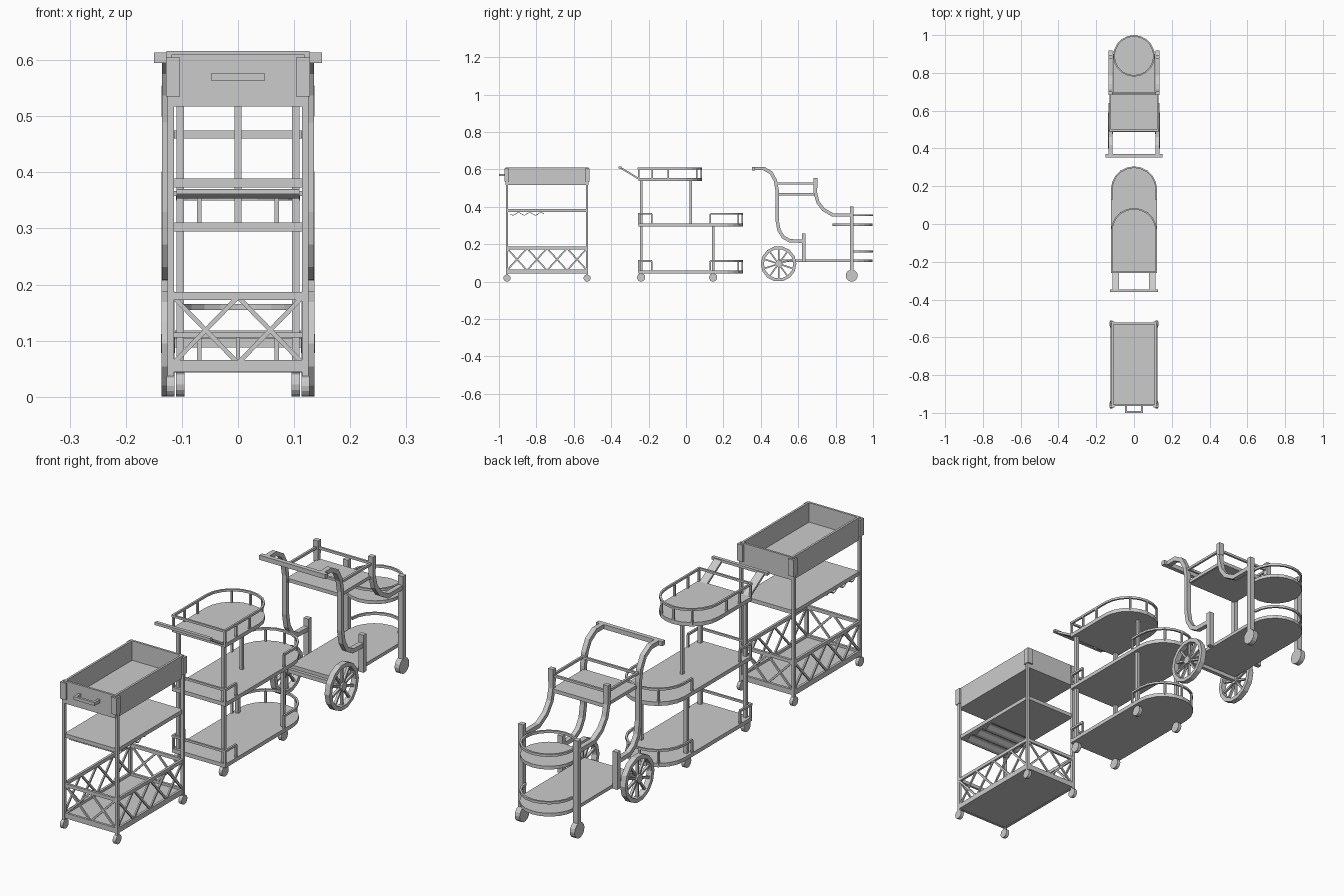
import bpy, bmesh
from math import sin, cos, pi
from mathutils import Vector

if "Cube" in bpy.data.objects:
    bpy.data.objects.remove(bpy.data.objects["Cube"])

MAP = {'XY': lambda a, b, c: (a, b, c),
       'YZ': lambda a, b, c: (c, a, b),
       'XZ': lambda a, b, c: (a, c, b)}


def make(name, verts, faces):
    bm = bmesh.new()
    vs = [bm.verts.new(v) for v in verts]
    for f in faces:
        bm.faces.new([vs[i] for i in f])
    bmesh.ops.recalc_face_normals(bm, faces=bm.faces)
    me = bpy.data.meshes.new(name)
    bm.to_mesh(me)
    bm.free()
    ob = bpy.data.objects.new(name, me)
    bpy.context.collection.objects.link(ob)
    return ob


def prism(name, outline, plane, c0, c1):
    """Extrude a flat outline between two levels of the third axis."""
    n, m = len(outline), MAP[plane]
    verts = [m(a, b, c) for c in (c0, c1) for a, b in outline]
    faces = [list(range(n)), list(range(n, 2 * n))]
    faces += [(i, (i + 1) % n, n + (i + 1) % n, n + i) for i in range(n)]
    return make(name, verts, faces)


def box(name, x0, x1, y0, y1, z0, z1):
    return prism(name, [(x0, y0), (x1, y0), (x1, y1), (x0, y1)], 'XY', z0, z1)


def post(name, x, y, z0, z1, w):
    return box(name, x - w / 2, x + w / 2, y - w / 2, y + w / 2, z0, z1)


def ribbon(name, pts, plane, at, width, depth, closed=False):
    """Mitred rectangular bar following a planar path."""
    p = [Vector(q) for q in pts]
    n, m = len(p), MAP[plane]
    segs = [(p[(i + 1) % n] - p[i]).normalized() for i in range(n)]
    nor = [Vector((-s.y, s.x)) for s in segs]
    verts = []
    for i in range(n):
        a = nor[i - 1] if (closed or i > 0) else nor[i]
        b = nor[i] if (closed or i < n - 1) else nor[i - 1]
        o = (a + b) / (1 + a.dot(b)) * width / 2
        for s, d in ((-1, -1), (1, -1), (1, 1), (-1, 1)):
            q = p[i] + o * s
            verts.append(m(q.x, q.y, at + d * depth / 2))
    faces = []
    for i in range(n if closed else n - 1):
        j = (i + 1) % n
        faces += [(4*i + k, 4*i + (k+1) % 4, 4*j + (k+1) % 4, 4*j + k) for k in range(4)]
    if not closed:
        faces += [(0, 1, 2, 3), tuple(range(4*n - 4, 4*n))]
    return make(name, verts, faces)


def arc(cx, cy, r, a0, a1, n):
    return [(cx + r * cos(a0 + (a1 - a0) * i / n), cy + r * sin(a0 + (a1 - a0) * i / n))
            for i in range(n + 1)]


def rounded(y0, y1, r):
    return [(-r, y0), (r, y0)] + arc(0, y1 - r, r, 0, pi, 10)


def caster(name, x, y, r, w):
    prism(name, arc(y, r, r, 0, 2 * pi, 14)[:-1], 'YZ', x - w / 2, x + w / 2)


# ---------- Cart one: deep tray on top, lattice basket below ----------
Y0, Y1, X = -0.957, -0.529, 0.12
box("tray_floor", -.118, .118, -.964, -.523, .517, .53)
ribbon("tray_wall", [(-.114, -.96), (.114, -.96), (.114, -.527), (-.114, -.527)],
       'XY', .5635, .009, .093, True)
ribbon("tray_handle", [(-.043, -.962), (-.043, -.995), (.043, -.995), (.043, -.962)],
       'XY', .57, .01, .013)
box("tray_shelf", -X, X, Y0, Y1, .373, .389)
box("basket_floor", -X, X, Y0, Y1, .045, .056)
wave = [(-.94 + .18 * i / 24, .362 - .007 * sin(pi * i / 4) ) for i in range(25)]
ribbon("wavy_glass_rack", wave, 'YZ', 0, .003, .22)
for s in (-1, 1):
    for y, d in ((Y0, -1), (Y1, 1)):
        post("tray_cart_post", s * X, y, .03, .56, .012)
        caster("tray_cart_caster", s * X, y, .019, .014)
        yo = -.968 if d < 0 else -.519
        ribbon("tray_corner_guard", [(s * .103, yo), (s * .125, yo), (s * .125, yo - d * .022)],
               'XY', .57, .007, .069)
    for z, h in ((.18, .014), (.055, .022)):
        ribbon("basket_side_rail", [(Y0, z), (Y1, z)], 'YZ', s * X, h, .01)
        ribbon("basket_end_rail", [(-X, z), (X, z)], 'XZ', Y0 if s < 0 else Y1, h, .01)
    # crossed lattice, four bays per side and two per end
    for plane, a, b, n, at in (('YZ', Y0, Y1, 4, s * X),
                               ('XZ', -.115, .115, 2, Y0 if s < 0 else Y1)):
        for i in range(n):
            p, q = a + (b - a) * i / n, a + (b - a) * (i + 1) / n
            ribbon("basket_lattice", [(p, .06), (q, .178)], plane, at - .001, .008, .006)
            ribbon("basket_lattice", [(q, .06), (p, .178)], plane, at + .001, .008, .006)

# ---------- Cart two: three round-ended shelves ----------
R = 0.122
for z, y1, part in ((.05, .305, "bottom"), (.302, .305, "middle"), (.545, .085, "top")):
    prism(part + "_rounded_shelf", rounded(-.255, y1, R), 'XY', z - .007, z + .009)
    zr, cy = z + .06, y1 - R
    r = R - .004
    if part == "top":
        ribbon("top_rail", rounded(-.255, y1 - .004, r)[:2] + arc(0, cy, r, 0, pi, 10),
               'XY', zr, .008, .009, True)
        ends = [(s * r, y) for s in (-1, 1) for y in (-.252, -.18, -.095)]
    else:
        ribbon(part + "_front_rail", [(-r, -.182), (-r, -.253), (r, -.253), (r, -.182)],
               'XY', zr, .008, .009)
        ribbon(part + "_round_rail", [(r, .13)] + arc(0, cy, r, 0, pi, 10) + [(-r, .13)],
               'XY', zr, .008, .009)
        ends = [(s * r, y) for s in (-1, 1) for y in (-.252, -.182, .13)]
    ends += [(r * cos(a), cy + r * sin(a)) for a in (pi * .3, pi / 2, pi * .7)]
    for x, y in ends:
        post(part + "_rail_post", x, y, z, zr, .008)
for s in (-1, 1):
    post("tall_shelf_post", s * .103, -.24, .03, .545, .014)
    post("short_shelf_post", s * .103, .145, .03, .302, .014)
    for y in (-.24, .145):
        caster("shelf_cart_caster", s * .103, y, .022, .015)
    ribbon("push_handle_arm", [(-.25, .548), (-.352, .61)], 'YZ', s * .097, .009, .034)
post("centre_shelf_post", 0, .025, .302, .545, .012)
box("push_handle_bar", -.127, .127, -.36, -.346, .605, .616)

# ---------- Cart three: curved frame, spoked wheels ----------
SX = 0.125
prism("lower_cart_deck", rounded(.50, .998, .112), 'XY', .104, .118)
prism("round_shelf", arc(0, .89, .108, 0, 2 * pi, 20)[:-1], 'XY', .297, .311)
box("square_shelf", -.116, .116, .49, .70, .46, .475)
ribbon("round_shelf_rail", arc(0, .89, .106, 0, 2 * pi, 20)[:-1], 'XY', .355, .008, .01, True)
ribbon("lower_deck_rail", arc(0, .89, .106, 0, pi, 10), 'XY', .16, .008, .01)
for y in (.495, .69):
    ribbon("square_shelf_end_rail", [(-SX, .525), (SX, .525)], 'XZ', y, .01, .009)
box("curved_handle_bar", -.15, .15, .352, .37, .595, .614)
box("wheel_axle", -SX, SX, .487, .503, .088, .104)
rear = [(.36, .605), (.415, .605), (.455, .582), (.478, .54), (.487, .49), (.487, .33),
        (.497, .275), (.52, .238), (.555, .218), (.63, .216)]
front = [(.692, .55), (.692, .475), (.705, .425), (.735, .385), (.785, .356), (.885, .356)]
for s in (-1, 1):
    x = s * SX
    ribbon("rear_curved_frame", rear, 'YZ', x, .018, .02)
    ribbon("front_curved_frame", front, 'YZ', x, .018, .02)
    box("frame_stub_post", x - .011, x + .011, .62, .64, .104, .258)
    box("frame_front_post", x - .011, x + .011, .876, .896, .035, .402)
    ribbon("square_shelf_side_rail", [(.485, .525), (.695, .525)], 'YZ', x, .01, .009)
    ribbon("square_shelf_side_beam", [(.485, .468), (.695, .468)], 'YZ', s * .117, .014, .01)
    caster("front_caster", x, .886, .032, .022)
    # spoked wheel
    ribbon("wheel_rim", arc(.495, .095, .087, 0, 2 * pi, 14)[:-1], 'YZ', x, .016, .023, True)
    prism("wheel_hub", arc(.495, .095, .018, 0, 2 * pi, 10)[:-1], 'YZ', x - .0125, x + .0125)
    for i in range(10):
        a = pi * i / 5 + pi / 10
        ribbon("wheel_spoke", [(.495 + q * cos(a), .095 + q * sin(a)) for q in (.012, .082)],
               'YZ', x, .008, .01)
# top post stubs where the front frame passes the square shelf rail
for s in (-1, 1):
    box("front_frame_cap", s * SX - .011, s * SX + .011, .682, .702, .5, .555)
